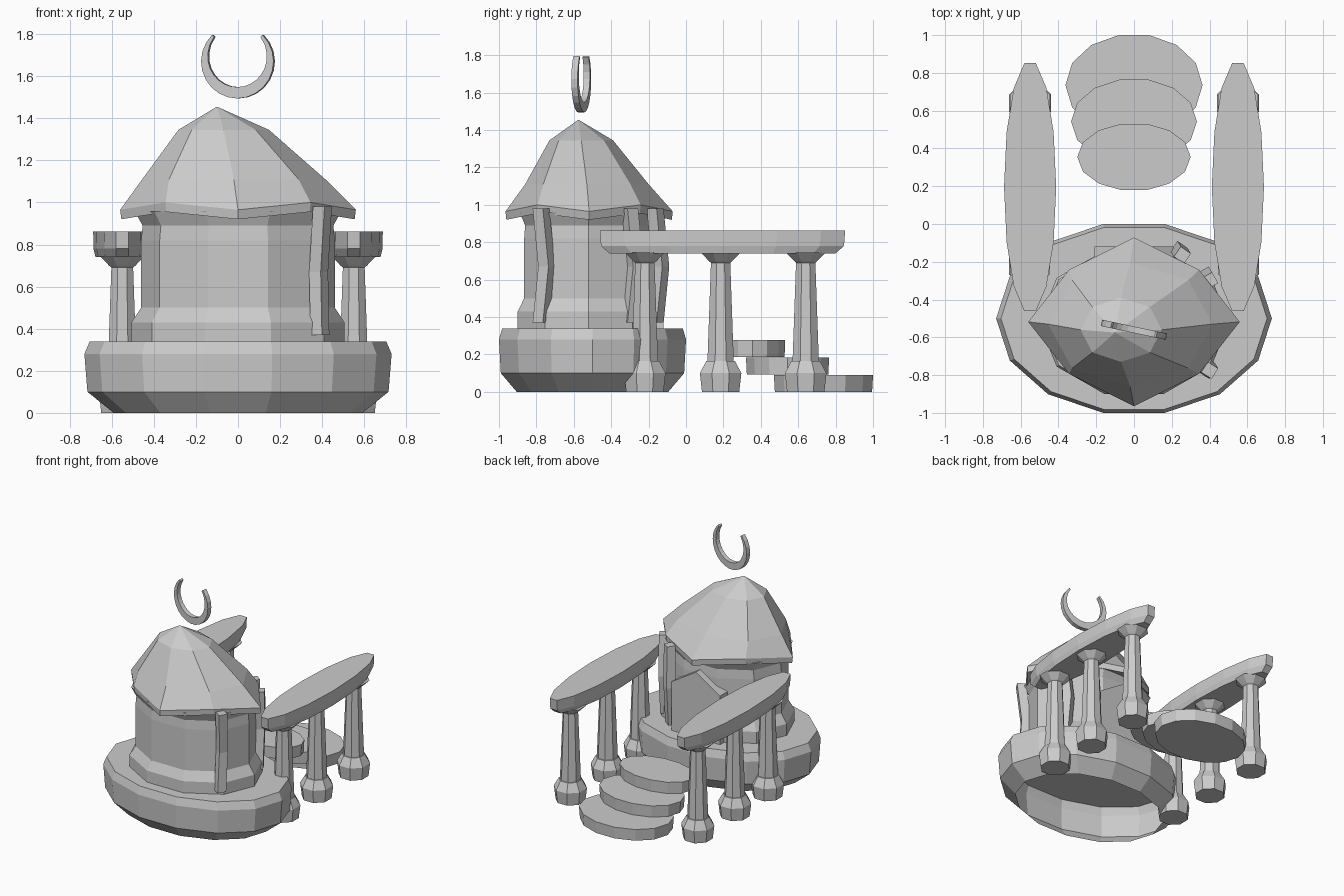
import bpy, bmesh, math
from mathutils import Vector, Matrix

cube = bpy.data.objects.get("Cube")
if cube:
    bpy.data.objects.remove(cube, do_unlink=True)

stone = bpy.data.materials.new("plain_grey")
stone.use_nodes = True
GREY = (0.6, 0.6, 0.6, 1)
stone.diffuse_color = GREY
stone.node_tree.nodes["Principled BSDF"].inputs["Base Color"].default_value = GREY


def ellipse(n, rx, ry, z, cx=0, cy=0, turn=0):
    angles = [math.tau * i / n + turn for i in range(n)]
    return [Vector((cx + rx * math.cos(a), cy + ry * math.sin(a), z)) for a in angles]


def loft(name, rings, bottom=True, top=True):
    """Skin a stack of equal-sized rings, with optional end caps."""
    bm = bmesh.new()
    rows = [[bm.verts.new(p) for p in ring] for ring in rings]
    n = len(rows[0])
    for low, high in zip(rows, rows[1:]):
        for i in range(n):
            j = (i + 1) % n
            bm.faces.new((low[i], low[j], high[j], high[i]))
    if bottom:
        bm.faces.new(rows[0][::-1])
    if top:
        bm.faces.new(rows[-1])
    bmesh.ops.remove_doubles(bm, verts=bm.verts, dist=0.0005)
    if bottom and top:
        bmesh.ops.recalc_face_normals(bm, faces=bm.faces)
    mesh = bpy.data.meshes.new(name)
    bm.to_mesh(mesh)
    bm.free()
    mesh.materials.append(stone)
    obj = bpy.data.objects.new(name, mesh)
    bpy.context.collection.objects.link(obj)
    return obj


def turned(name, n, profile, rx, ry, cx=0, cy=0, turn=0, **caps):
    """Stack of ellipses from (height, scale) pairs."""
    return loft(name, [ellipse(n, rx * s, ry * s, z, cx, cy, turn) for z, s in profile], **caps)


# Round plinth, open underneath
turned("plinth", 14, [(0, 0.81), (0.1, 0.98), (0.28, 1), (0.34, 0.965)],
       0.73, 0.513, cy=-0.5, bottom=False)

# Tower drum with a stepped foot and flared neck
turned("tower_body", 10, [(0.34, 1.1), (0.43, 1.1), (0.5, 1), (0.82, 1), (0.89, 0.985), (0.96, 1.07)],
       0.46, 0.363, cy=-0.52)


# Leaning eight-sided roof whose four main corners droop
def eave(z, scale=1):
    ring = []
    for i, p in enumerate(ellipse(8, 0.56 * scale, 0.447 * scale, z, 0, -0.518)):
        if i % 2:
            p = Vector((p.x * 0.87, -0.518 + (p.y + 0.518) * 0.87, z + 0.035))
        ring.append(p)
    return ring


loft("roof", [
    eave(0.95, 0.75), eave(0.92, 0.99), eave(0.965),
    ellipse(8, 0.435, 0.33, 1.11, -0.02, -0.53),
    ellipse(8, 0.215, 0.17, 1.345, -0.068, -0.56),
    ellipse(8, 0.0001, 0.0001, 1.455, -0.1, -0.575)])

# Crescent floating above the roof
START, SWEEP, STEPS = math.radians(46), math.radians(-272), 18
sections = []
for i in range(STEPS + 1):
    t = i / STEPS
    a = START + SWEEP * t
    width = 0.014 + 0.04 * math.sin(math.pi * t)
    out, inn = 0.176, 0.176 - width
    sections.append([Vector((r * math.cos(a), y, r * math.sin(a)))
                     for r, y in ((out, -0.017), (out, 0.017), (inn, 0.017), (inn, -0.017))])
crescent = loft("crescent", sections)
crescent.data.transform(Matrix.Translation((0, -0.56, 1.67)) @ Matrix.Rotation(math.radians(-12), 4, 'Z'))

# Pointed doorway at the back of the drum
outline = [(-0.21, 0.34), (0.21, 0.34), (0.21, 0.72), (0, 0.85), (-0.21, 0.72)]
loft("doorway", [[Vector((x, y, z)) for x, z in outline] for y in (-0.25, -0.12)])

# Bent posts leaning against one side of the drum
for i, (x, y) in enumerate(((0.395, -0.775), (0.395, -0.3), (0.25, -0.165))):
    bend = [(0.37, 0), (0.67, 0.03), (0.98, 0)]
    loft(f"bent_post_{i + 1}", [
        ellipse(4, 0.046, 0.046, z, x - d * 0.4 + (z - 0.67) * 0.02, y + d,
                math.atan2(y + 0.52, x) + math.pi / 4)
        for z, d in bend])

# Walkway beams with three columns each, on both sides
column = [(0, 0.108), (0.1, 0.12), (0.165, 0.083), (0.166, 0.076),
          (0.69, 0.056), (0.7, 0.068), (0.745, 0.115)]
for side, label in ((1, "left"), (-1, "right")):
    cx = 0.55 * side
    turned(f"beam_{label}", 14, [(0.74, 0.92), (0.78, 0.99), (0.862, 1)], 0.138, 0.673, cx, 0.195)
    for i, cy in enumerate((-0.22, 0.185, 0.64)):
        turned(f"column_{label}_{i + 1}", 8, column, 1, 1, cx, cy, math.pi / 8)

# Three overlapping oval steps
for i, (rx, ry, cy) in enumerate(((0.363, 0.272, 0.735), (0.333, 0.228, 0.543), (0.3, 0.18, 0.355))):
    z = 0.093 * i
    turned(f"step_{i + 1}", 14, [(z, 0.98), (z + 0.09, 1)], rx, ry, 0, cy)
